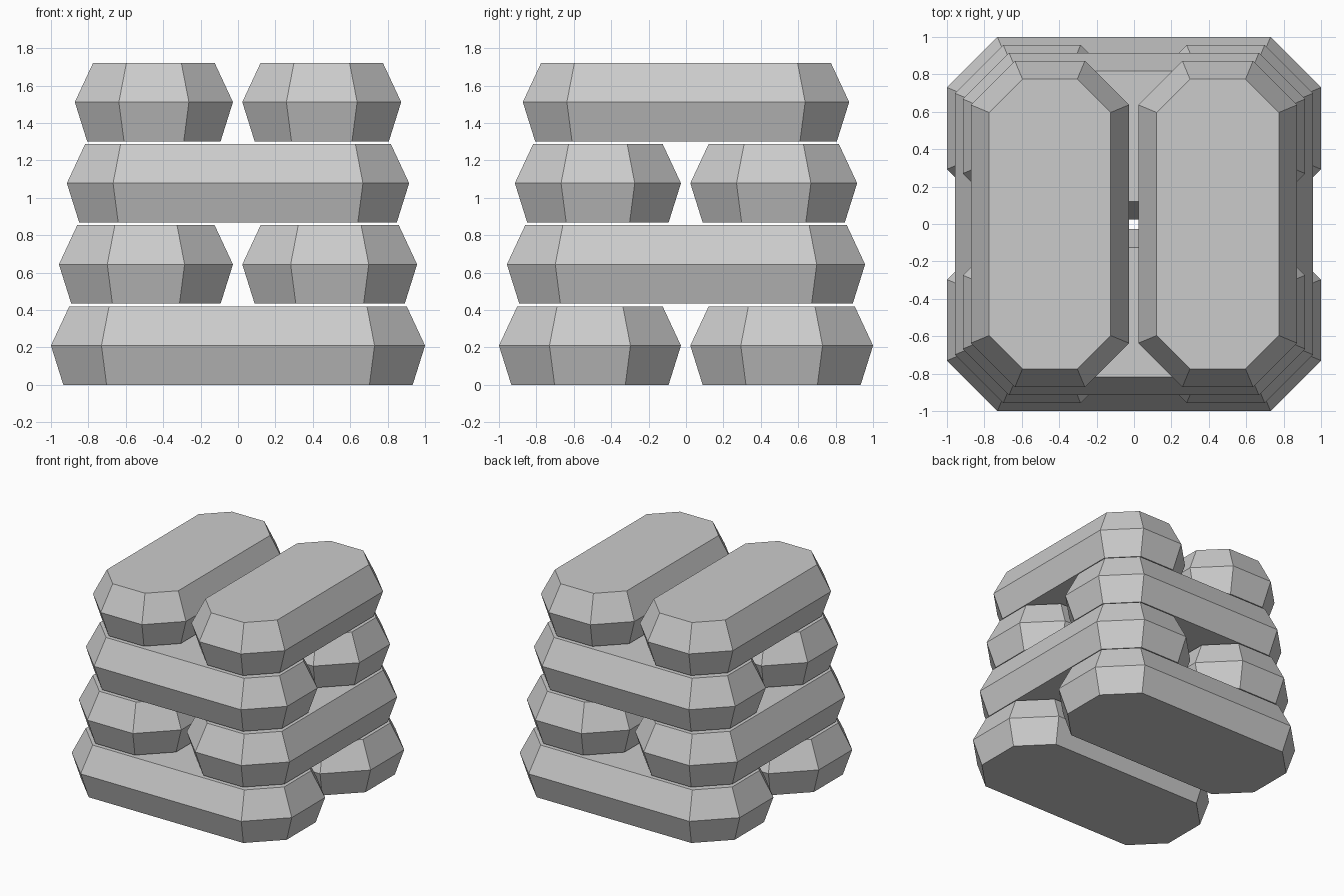
import bpy, bmesh, math

if "Cube" in bpy.data.objects:
    bpy.data.objects.remove(bpy.data.objects["Cube"])

stone = bpy.data.materials.new("plain grey")
stone.diffuse_color = (0.6, 0.6, 0.6, 1)
stone.use_nodes = True
stone.node_tree.nodes["Principled BSDF"].inputs["Base Color"].default_value = stone.diffuse_color


def outline(x0, x1, y0, y1, c, inset):
    """Rectangle with cut corners, offset inwards evenly."""
    x0, x1, y0, y1 = x0 + inset, x1 - inset, y0 + inset, y1 - inset
    c -= inset * (2 - math.sqrt(2))
    return [(x0 + c, y0), (x1 - c, y0), (x1, y0 + c), (x1, y1 - c),
            (x1 - c, y1), (x0 + c, y1), (x0, y1 - c), (x0, y0 + c)]


def ingot(name, rect, cut, z, height, top_inset):
    """Eight-sided bar, widest at mid height."""
    bm = bmesh.new()
    rings = []
    for level, inset in ((0, 0.066), (0.5, 0), (1, top_inset)):
        rings.append([bm.verts.new((x, y, z + height * level))
                      for x, y in outline(*rect, cut, inset)])
    bm.faces.new(rings[0][::-1])
    bm.faces.new(rings[-1])
    for low, high in zip(rings, rings[1:]):
        for i in range(8):
            j = (i + 1) % 8
            bm.faces.new((low[i], low[j], high[j], high[i]))
    mesh = bpy.data.meshes.new(name)
    bm.to_mesh(mesh)
    bm.free()
    mesh.materials.append(stone)
    bpy.context.collection.objects.link(bpy.data.objects.new(name, mesh))


# Four crossed layers, two bars each, shrinking upwards
for layer in range(4):
    half = 1 - 0.0425 * layer
    z = 0.434 * layer
    for side, (a, b) in (("low", (-half, -0.027)), ("high", (0.023, half))):
        if layer % 2 == 0:
            rect = (-half, half, a, b)
        else:
            rect = (a, b, -half, half)
        ingot(f"bar_layer_{layer + 1}_{side}_side", rect, 0.27 * half, z, 0.42, 0.098)
